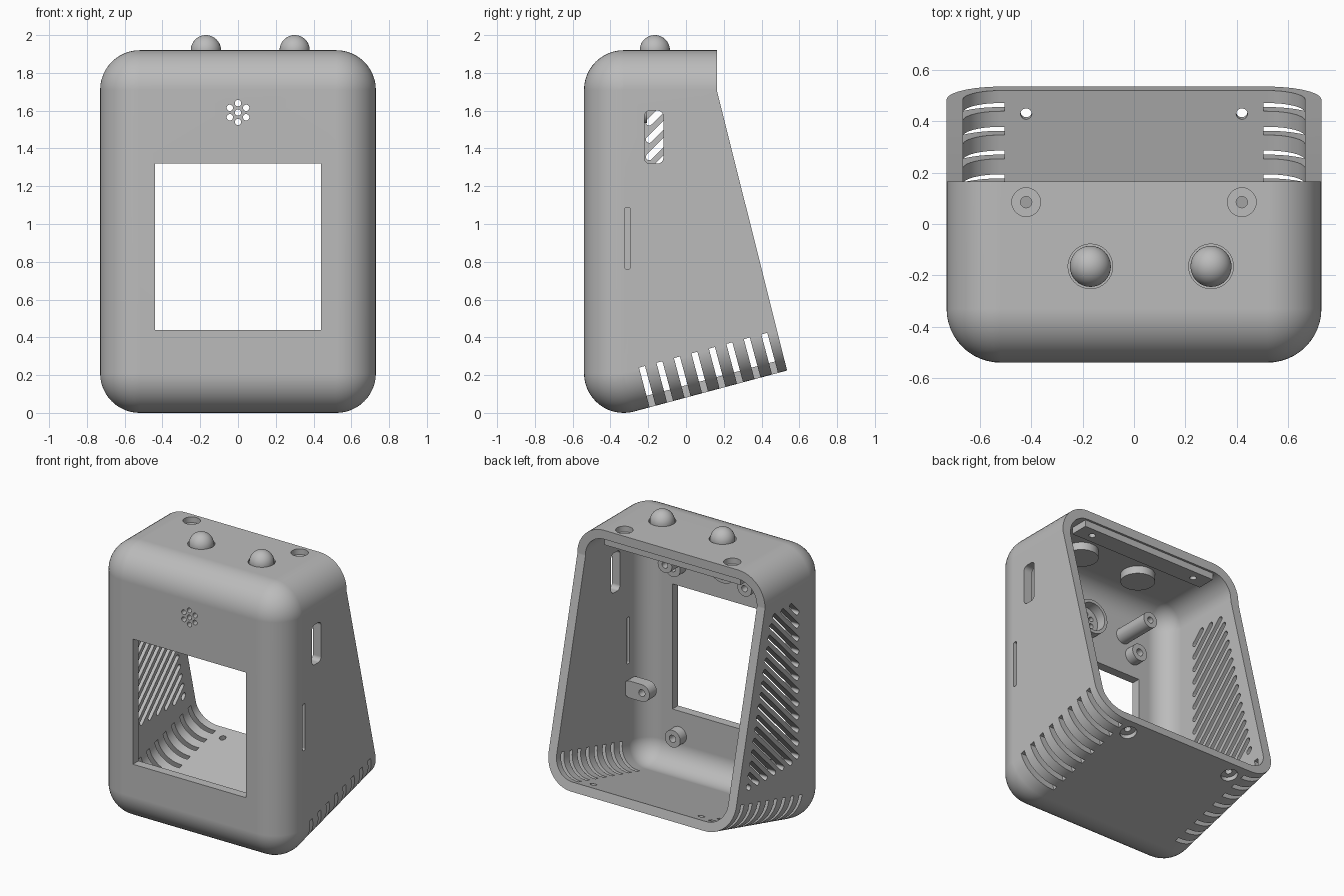
import bpy, bmesh
from math import sin, cos, tan, pi, radians
from mathutils import Vector, Matrix

cube = bpy.data.objects.get("Cube")
if cube:
    bpy.data.objects.remove(cube, do_unlink=True)

grey = bpy.data.materials.new("plain grey")
grey.use_nodes = True
grey.diffuse_color = (0.5, 0.5, 0.5, 1)
grey.node_tree.nodes["Principled BSDF"].inputs["Base Color"].default_value = (0.5, 0.5, 0.5, 1)

TILT = radians(15)
R, WALL = 0.21, 0.063
FRONT = -0.54 + WALL          # inner face of the front wall


def add_hull(bm, points):
    verts = [bm.verts.new(p) for p in points]
    bmesh.ops.convex_hull(bm, input=verts)
    bmesh.ops.delete(bm, geom=[v for v in verts if v.is_valid and not v.link_faces], context='VERTS')


def add_box(bm, lo, hi, matrix=Matrix()):
    add_hull(bm, [matrix @ Vector((x, y, z)) for x in (lo[0], hi[0])
                  for y in (lo[1], hi[1]) for z in (lo[2], hi[2])])


def add_rod(bm, centres, depth, r, n=24):
    """Rounded prism: circles at the centres, swept along depth."""
    depth = Vector(depth)
    q = depth.to_track_quat('Z', 'Y')
    ring = [q @ Vector((r * cos(2 * pi * i / n), r * sin(2 * pi * i / n), 0)) for i in range(n)]
    add_hull(bm, [Vector(c) + p + d for c in centres for p in ring for d in (Vector(), depth)])


def finish(name, bm, helper=False):
    bmesh.ops.dissolve_limit(bm, angle_limit=0.002, verts=bm.verts, edges=bm.edges)
    bmesh.ops.recalc_face_normals(bm, faces=bm.faces)
    mesh = bpy.data.meshes.new(name)
    bm.to_mesh(mesh)
    bm.free()
    mesh.materials.append(grey)
    ob = bpy.data.objects.new(name, mesh)
    bpy.context.collection.objects.link(ob)
    ob.hide_render = helper
    return ob


def cut(ob, *cutters):
    for c in cutters:
        m = ob.modifiers.new("cut", 'BOOLEAN')
        m.operation, m.solver, m.object = 'DIFFERENCE', 'EXACT', c
    dg = bpy.context.evaluated_depsgraph_get()
    mesh = bpy.data.meshes.new_from_object(ob.evaluated_get(dg))
    ob.modifiers.clear()
    ob.data = mesh


def smooth(ob):
    bpy.ops.object.select_all(action='DESELECT')
    ob.select_set(True)
    bpy.context.view_layer.objects.active = ob
    bpy.ops.object.shade_smooth_by_angle(angle=radians(30))


def lathe(name, profile, origin, direction=(0, 0, 1)):
    bm = bmesh.new()
    vs = [bm.verts.new((r, 0, h)) for r, h in profile]
    es = [bm.edges.new((a, b)) for a, b in zip(vs, vs[1:] + vs[:1])]
    bmesh.ops.spin(bm, geom=vs + es, cent=(0, 0, 0), axis=(0, 0, 1), angle=2 * pi,
                   steps=32, use_merge=True)
    bmesh.ops.remove_doubles(bm, verts=bm.verts, dist=1e-5)
    q = Vector(direction).to_track_quat('Z', 'Y').to_matrix().to_4x4()
    bmesh.ops.transform(bm, matrix=Matrix.Translation(origin) @ q, verts=bm.verts)
    ob = finish(name, bm)
    smooth(ob)
    return ob


def tube(name, x, z, length, r_out, r_in):
    lathe(name, [(r_in, -0.02), (r_out, -0.02), (r_out, length), (r_in, length)],
          (x, FRONT, z), (0, 1, 0))


def rounded_body(name, r, helper=False):
    """Rounded wedge running back past the rim."""
    bm = bmesh.new()
    n = 48
    ball = [Vector((cos(t), sin(t) * cos(p), sin(t) * sin(p))) * r
            for t in (pi * i / (n // 2) for i in range(n // 2 + 1))
            for p in (2 * pi * j / n for j in range(n))]
    ends = [(-0.33, 1.71), (-0.33, R), (1.0, 1.71), (1.0, R + 1.33 * tan(TILT))]
    pts = {tuple(round(c, 6) for c in Vector((x, y, z)) + p)
           for x in (-0.52, 0.52) for y, z in ends for p in ball}
    add_hull(bm, sorted(pts))
    return finish(name, bm, helper)


shell = rounded_body("shell", R)
cavity = rounded_body("cavity_cutter", R - WALL, True)

# Open back: upright at the top, sloping below
bm = bmesh.new()
outline = [(0.165, 2.3), (0.165, 1.70), (0.635, -0.174), (2, -0.174), (2, 2.3)]
face = bm.faces.new([bm.verts.new((-1, y, z)) for y, z in outline])
new = bmesh.ops.extrude_face_region(bm, geom=[face])["geom"]
bmesh.ops.translate(bm, vec=(2, 0, 0), verts=[v for v in new if isinstance(v, bmesh.types.BMVert)])
back = finish("back_cutter", bm, True)

# Openings through the walls
bm = bmesh.new()
add_box(bm, (-0.44, -0.7, 0.44), (0.44, -0.3, 1.32))                       # screen window
for i in range(7):                                                         # sound holes
    a, d = i * pi / 3 + pi / 6, 0.05 if i else 0
    if i == 0:
        add_rod(bm, [(0, -0.7, 1.59)], (0, 0.4, 0), 0.017)
    else:
        add_rod(bm, [(d * cos(a), -0.7, 1.59 + d * sin(a))], (0, 0.4, 0), 0.017)
add_rod(bm, [(0.6, y, z) for y in (-0.19, -0.15) for z in (1.35, 1.57)], (0.3, 0, 0), 0.03)  # switch
add_rod(bm, [(0.6, y, z) for y in (-0.316, -0.304) for z in (0.77, 1.08)], (0.3, 0, 0), 0.008)  # card slot
for s in (-1, 1):                                                          # corner vents
    for k in range(8):
        m = Matrix.Translation((0, -0.233 + 0.0925 * k, 0.244 + 0.0251 * k)) @ Matrix.Rotation(TILT, 4, 'X')
        add_box(bm, (s * 0.505, -0.0165, -0.3), (s * 0.9, 0.0165, 0), m)
for k in range(20):                                                        # diagonal grille
    c = 0.17 + 0.092 * k
    lo = max(-0.195, 0.51 - c)
    hi = min((0.485 - 0.251 * c) / 1.251, 1.61 - c)
    if hi > lo:
        add_rod(bm, [(-0.9, y, y + c) for y in (lo, hi)], (0.3, 0, 0), 0.0175, 16)
up = Vector((0, -sin(TILT), cos(TILT)))
floor_holes = [Vector((s * 0.42, 0.445, 0.201)) for s in (-1, 1)]
for p in floor_holes:                                                      # screw head recesses
    add_rod(bm, [p - up * 0.03], up * 0.06, 0.055)
    add_rod(bm, [(p.x, 0.085, 1.88)], (0, 0, 0.1), 0.056)
for x in (-0.17, 0.30):                                                    # button holes
    add_rod(bm, [(x, -0.165, 1.8)], (0, 0, 0.2), 0.087, 32)
openings = finish("opening_cutter", bm, True)

bm = bmesh.new()
for p in floor_holes:                                                      # screw shafts
    add_rod(bm, [p - up * 0.05], up * 0.17, 0.022)
    add_rod(bm, [(p.x, 0.085, 1.7)], (0, 0, 0.25), 0.022)
shafts = finish("screw_cutter", bm, True)

cut(shell, cavity, back, openings, shafts)
smooth(shell)
shell.modifiers.new("weighted normals", 'WEIGHTED_NORMAL').keep_sharp = True

# Thickened strip under the roof for the screws
bm = bmesh.new()
add_box(bm, (-0.53, 0.02, 1.81), (0.53, 0.15, 1.862))
strip = finish("roof_strip", bm)
cut(strip, shafts)
smooth(strip)

# Dome buttons with a flange inside
for side, x in (("right", -0.17), ("left", 0.30)):
    dome = [(0.08 * cos(a), 0.08 * sin(a)) for a in (i * pi / 24 for i in range(13))]
    dome[-1] = (0, 0.08)
    lathe(side + "_button", [(0, -0.12), (0.11, -0.12), (0.11, -0.066), (0.08, -0.066)] + dome,
          (x, -0.165, 1.92))

# Posts and speaker ring on the inside of the front wall
for side, s in (("right", -1), ("left", 1)):
    tube(side + "_lower_board_post", s * 0.39, 0.27, 0.07, 0.06, 0.025)
    tube(side + "_upper_board_post", s * 0.39, 1.47, 0.07, 0.06, 0.025)
    tube(side + "_long_post", s * 0.31, 1.59, 0.27, 0.055, 0.022)
tube("speaker_ring", 0, 1.59, 0.07, 0.12, 0.098)

# Lug on the left wall
bm = bmesh.new()
add_rod(bm, [(x, -0.36, 0.6) for x in (0.54, 0.63)], (0, 0.08, 0), 0.06)
lug = finish("wall_lug", bm)
bm = bmesh.new()
add_rod(bm, [(0.54, -0.5, 0.6)], (0, 0.3, 0), 0.024)
lug_hole = finish("lug_hole_cutter", bm, True)
cut(lug, lug_hole)
smooth(lug)

for c in (cavity, back, openings, shafts, lug_hole):
    bpy.data.objects.remove(c, do_unlink=True)
